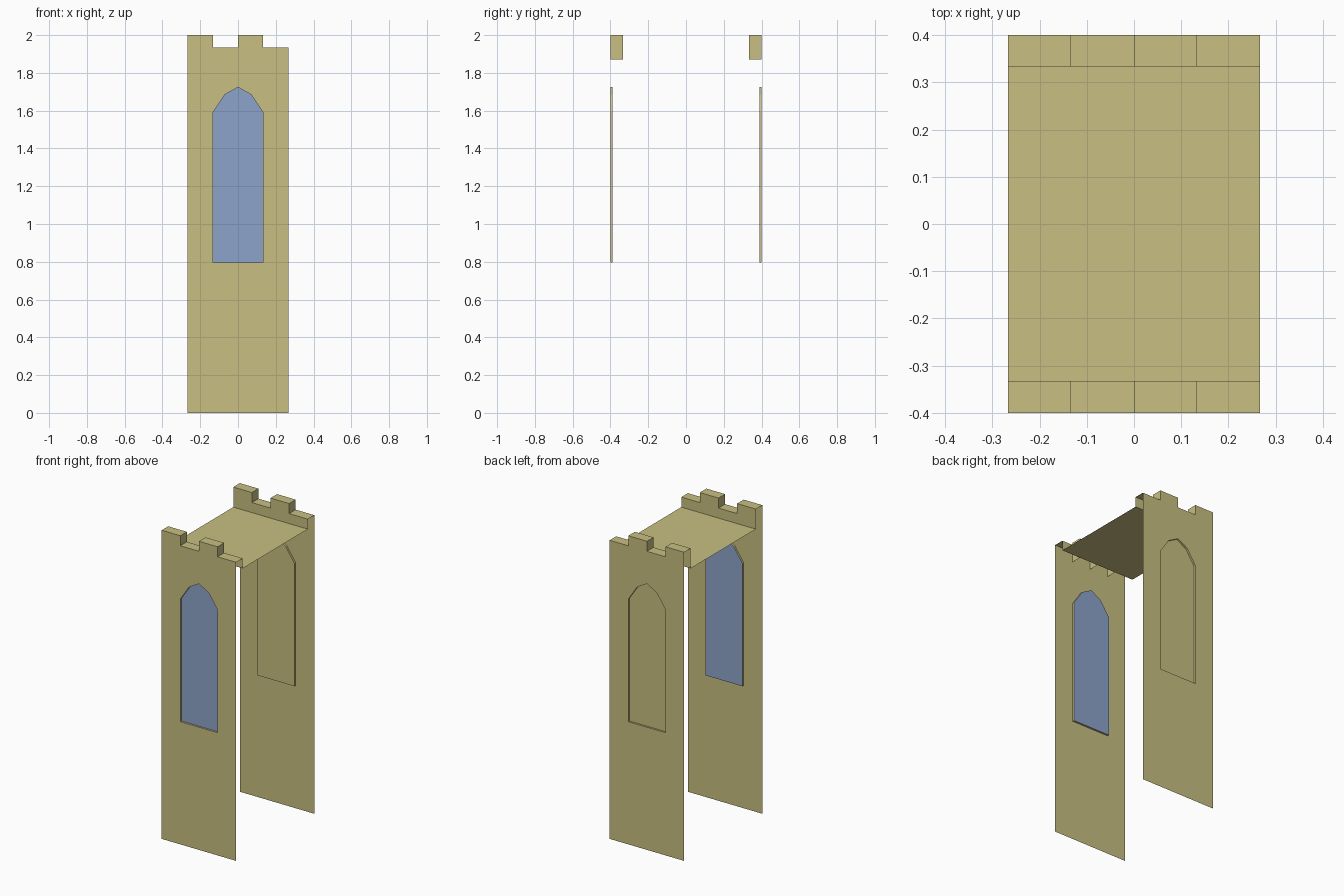
import bpy, bmesh

if "Cube" in bpy.data.objects:
    bpy.data.objects.remove(bpy.data.objects["Cube"])

W, Y, YI = 0.267, 0.4, 0.333          # half width, outer face, inner parapet face
ROOF, LOW, HIGH = 1.87, 1.935, 2.0    # roof level, crenel level, merlon level
PANE = 0.388                          # depth of the recessed window pane
M = W / 2                             # merlon width
ARCH = [(0, 0.795), (M, 0.795), (M, 1.59), (0.07, 1.685), (0, 1.724)]


def material(name, rgb):
    m = bpy.data.materials.new(name)
    m.diffuse_color = (*rgb, 1)
    m.use_nodes = True
    m.node_tree.nodes["Principled BSDF"].inputs["Base Color"].default_value = m.diffuse_color
    return m


stone = material("stone", (0.58, 0.52, 0.22))
glass = material("glass", (0.27, 0.37, 0.59))


def build(name, faces, mat, mirror=False):
    """Object from polygons; each is (points, wanted normal direction)."""
    bm = bmesh.new()
    for pts, want in faces:
        f = bm.faces.new([bm.verts.new(p) for p in pts])
        f.normal_update()
        if sum(a * b for a, b in zip(f.normal, want)) < 0:
            f.normal_flip()
    bmesh.ops.remove_doubles(bm, verts=bm.verts[:], dist=1e-5)
    me = bpy.data.meshes.new(name)
    bm.to_mesh(me)
    bm.free()
    me.materials.append(mat)
    ob = bpy.data.objects.new(name, me)
    bpy.context.collection.objects.link(ob)
    if mirror:
        mod = ob.modifiers.new("mirror", 'MIRROR')
        mod.use_axis = (False, True, False)
        mod.use_mirror_merge = False
    return ob


FRONT, BACK, UP = (0, -1, 0), (0, 1, 0), (0, 0, 1)

# Outer wall: two halves around the arched window opening
wall = []
for s, inner, outer in ((-1, LOW, HIGH), (1, HIGH, LOW)):
    prof = [(0, 0)] + ARCH + [(0, inner), (M, inner), (M, outer), (W, outer), (W, 0)]
    wall.append(([(s * x, -Y, z) for x, z in prof], FRONT))
build("outer_wall", wall, stone, True)

# Window reveal: thin rim between wall face and pane
outline = ARCH[1:] + [(-x, z) for x, z in ARCH[-2:0:-1]]
reveal = []
for (x0, z0), (x1, z1) in zip(outline, outline[1:] + outline[:1]):
    toward = (-(x0 + x1), 0, 2.4 - (z0 + z1))
    reveal.append(([(x0, -Y, z0), (x1, -Y, z1), (x1, -PANE, z1), (x0, -PANE, z0)], toward))
build("window_reveal", reveal, stone, True)

# Window panes: glazed at the front, blind stone at the back
for name, s, mat in (("front_window_pane", -1, glass), ("back_window_panel", 1, stone)):
    build(name, [([(x, s * PANE, z) for x, z in outline], (0, s, 0))], mat)

# Parapet: tops, inner faces and the upright merlon sides, open underneath
parapet = []
for i in range(4):
    x0, x1 = -W + i * M, -W + (i + 1) * M
    top = LOW if i % 2 else HIGH
    parapet.append(([(x0, -Y, top), (x1, -Y, top), (x1, -YI, top), (x0, -YI, top)], UP))
    parapet.append(([(x0, -YI, ROOF), (x1, -YI, ROOF), (x1, -YI, top), (x0, -YI, top)], BACK))
    if i < 3:
        side = (-1 if i % 2 else 1, 0, 0)
        parapet.append(([(x1, -Y, ROOF), (x1, -YI, ROOF), (x1, -YI, HIGH), (x1, -Y, HIGH)], side))
build("parapet", parapet, stone, True)

# Walkway between the parapets
build("walkway", [([(-W, -YI, ROOF), (W, -YI, ROOF), (W, YI, ROOF), (-W, YI, ROOF)], UP)], stone)
